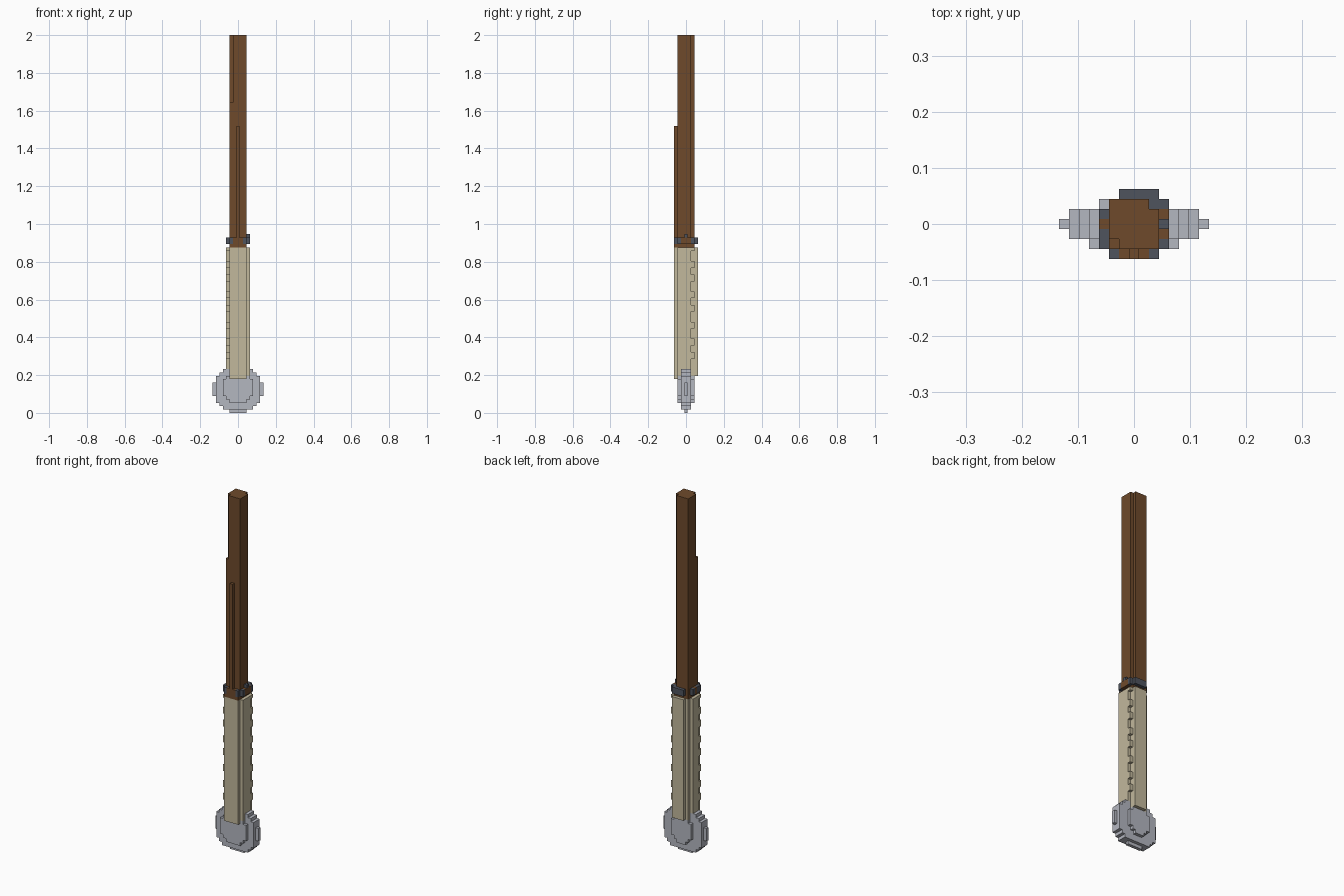
import bpy
import bmesh
import math
from mathutils import Vector

V = 2 / 112  # edge length of one small cube

if "Cube" in bpy.data.objects:
    bpy.data.objects.remove(bpy.data.objects["Cube"], do_unlink=True)


def material(name, rgb):
    linear = [((c / 255 + 0.055) / 1.055) ** 2.4 for c in rgb] + [1]
    mat = bpy.data.materials.new(name)
    mat.use_nodes = True
    mat.diffuse_color = linear
    mat.node_tree.nodes["Principled BSDF"].inputs["Base Color"].default_value = linear
    return mat


def block(x0, x1, y0, y1, z0, z1):
    """Cells of a block: x and y inclusive, z up to but not including z1."""
    return {(x, y, z) for x in range(x0, x1 + 1)
            for y in range(y0, y1 + 1) for z in range(z0, z1)}


def build(name, cells, mat):
    """Skin a set of cells, then merge the flat faces."""
    bm = bmesh.new()
    for cell in cells:
        for axis in range(3):
            for sign in (-1, 1):
                n = [0, 0, 0]
                n[axis] = sign
                if tuple(a + b for a, b in zip(cell, n)) in cells:
                    continue
                normal = Vector(n)
                u = Vector([float(i == (axis + 1) % 3) for i in range(3)])
                w = normal.cross(u)
                mid = Vector(cell) + Vector((0, 0, 0.5)) + normal / 2
                quad = ((-1, -1), (1, -1), (1, 1), (-1, 1))
                bm.faces.new([bm.verts.new((mid + u * a / 2 + w * b / 2) * V)
                              for a, b in quad])
    bmesh.ops.remove_doubles(bm, verts=bm.verts[:], dist=V / 100)
    bmesh.ops.dissolve_limit(bm, angle_limit=math.radians(1),
                             verts=bm.verts[:], edges=bm.edges[:])
    mesh = bpy.data.meshes.new(name)
    bm.to_mesh(mesh)
    bm.free()
    mesh.materials.append(mat)
    obj = bpy.data.objects.new(name, mesh)
    bpy.context.collection.objects.link(obj)


brown = material("brown wood", (110, 74, 43))
beige = material("beige wrap", (194, 184, 156))
silver = material("silver metal", (180, 183, 192))
dark = material("dark metal", (78, 83, 93))

# Round end: half width of each row from the ground up
half_widths = [2, 4, 5, 6, 6, 7, 7, 7, 7, 6, 6, 5, 4]
disc = set()
for z, w in enumerate(half_widths):
    disc |= block(-w, w, 0, 0, z, z + 1)
    if z > 0:
        disc |= block(-min(w, 6), min(w, 6), -1, 1, z, z + 1)
for y, w in ((-2, 4), (2, 3)):
    disc |= block(-w, w, y, y, 5, 10) | block(1 - w, w - 1, y, y, 4, 11)
    disc |= block(2 - w, w - 2, y, y, 3, 4)
build("round_end", disc, silver)

# Wrapped grip with rows of small studs on two opposite corners
grip = block(-2, 2, -2, 2, 11, 49)
grip |= block(-2, 2, -3, -3, 10, 49) | block(-1, 2, 3, 3, 11, 49)
grip |= block(-3, -3, -1, 1, 11, 49) | block(3, 3, -2, 1, 11, 49)
for z in (16, 20, 25, 30, 34, 39, 43, 48):
    for x, y in ((-3, -2), (3, 2)):
        grip |= block(x, x, y, y, z, z + (1 if z == 48 else 2))
build("grip", grip - disc, beige)

# Collar: brown ring with dark metal pieces
ring = block(-2, 2, -3, 2, 49, 52)
ring |= block(-3, 3, -2, 1, 50, 52)
metal = block(-1, 2, 3, 3, 50, 52) | block(2, 3, 2, 2, 50, 52)
metal |= block(-3, -3, -2, -1, 50, 52) | block(-3, -3, 1, 1, 50, 52)
for x in (-2, 2):
    metal |= block(x, x, -3, -3, 50, 52)
metal |= block(3, 3, -2, -2, 50, 52) | block(3, 3, 0, 0, 52, 53)
build("collar", ring - metal, brown)
build("collar_metal", metal, dark)

# Shaft with a grooved corner, a tapered corner and a front rib
shaft = block(-2, 2, -2, 2, 52, 112)
shaft -= block(2, 2, 2, 2, 52, 112) | block(-2, -2, -2, -2, 92, 112)
shaft |= block(0, 0, -3, -3, 52, 85)
build("shaft", shaft, brown)
